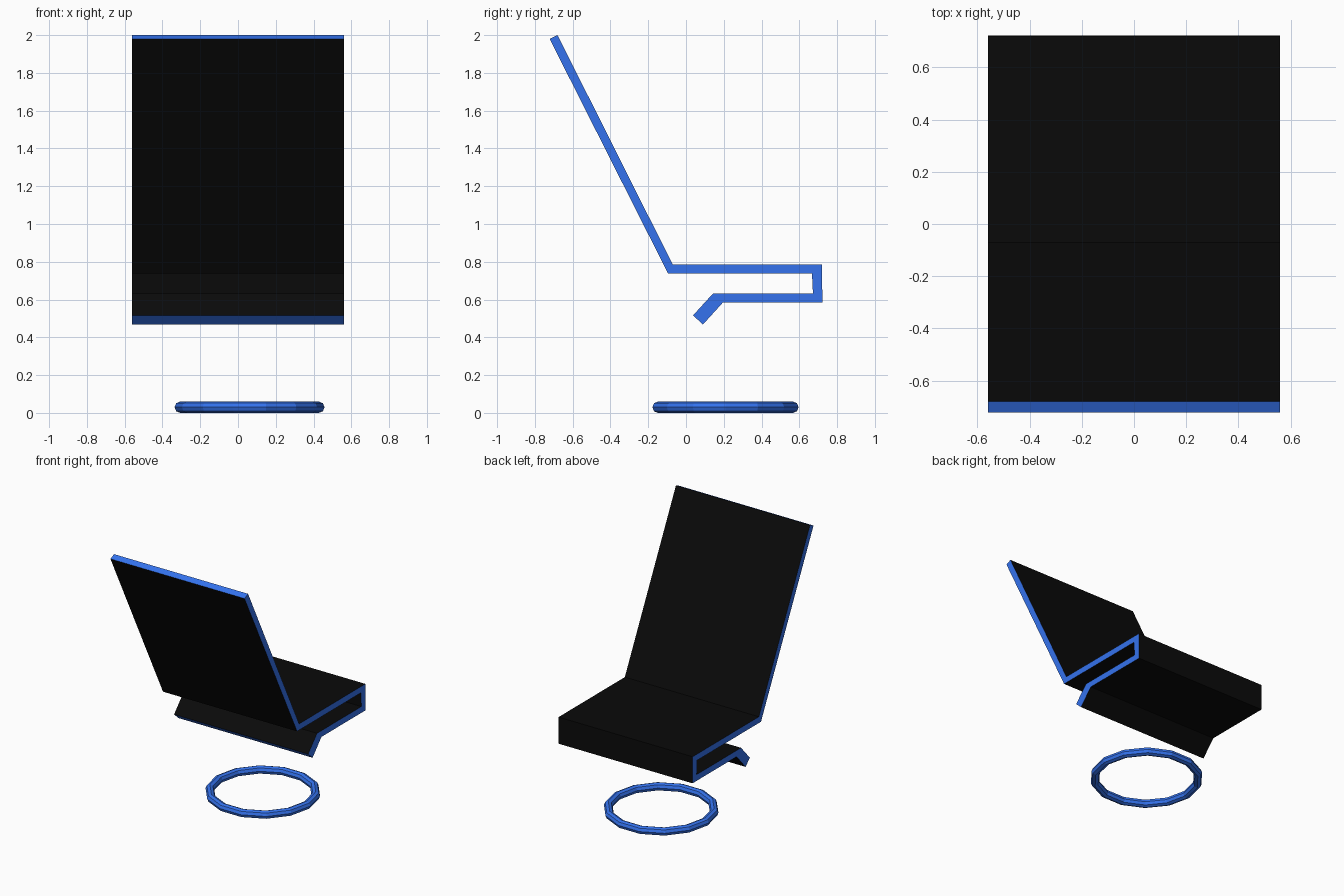
import bpy, bmesh, math
from mathutils import Matrix

if "Cube" in bpy.data.objects:
    bpy.data.objects.remove(bpy.data.objects["Cube"])


def material(name, color):
    m = bpy.data.materials.new(name)
    m.diffuse_color = color
    m.use_nodes = True
    m.node_tree.nodes["Principled BSDF"].inputs["Base Color"].default_value = m.diffuse_color
    return m


blue = material("blue_edge", (0.035, 0.17, 0.85, 1))
black = material("black_panel", (0.003, 0.003, 0.003, 1))

# Folded sheet: the two sides of the ribbon profile (y, z), extruded along x
HALF_W = 0.56
under = [(-0.722, 1.98), (-0.095, 0.738), (0.667, 0.738),
         (0.672, 0.632), (0.143, 0.632), (0.037, 0.516)]
over = [(-0.68, 2.0), (-0.07, 0.785), (0.72, 0.785),
        (0.722, 0.585), (0.196, 0.585), (0.09, 0.468)]

bm = bmesh.new()
rows = [[[bm.verts.new((x, y, z)) for y, z in side] for x in (-HALF_W, HALF_W)]
        for side in (under, over)]
(ul, ur), (ol, orr) = rows
for i in range(len(under) - 1):
    # wide panels are black, the rims are blue
    for a, b, mat in ((ul, ur, 1), (ol, orr, 1), (ul, ol, 0), (ur, orr, 0)):
        bm.faces.new((a[i], b[i], b[i + 1], a[i + 1])).material_index = mat
for i in (0, -1):
    bm.faces.new((ul[i], ur[i], orr[i], ol[i])).material_index = 0
bmesh.ops.recalc_face_normals(bm, faces=bm.faces)
mesh = bpy.data.meshes.new("folded_seat")
bm.to_mesh(mesh)
bm.free()
seat = bpy.data.objects.new("folded_seat", mesh)
bpy.context.collection.objects.link(seat)
mesh.materials.append(blue)
mesh.materials.append(black)

# Low-poly ring on the floor
bpy.ops.mesh.primitive_torus_add(major_segments=14, minor_segments=8,
                                 major_radius=0.367, minor_radius=0.03,
                                 location=(0.061, 0.209, 0.03))
ring = bpy.context.object
ring.name = "base_ring"
ring.data.materials.append(blue)
